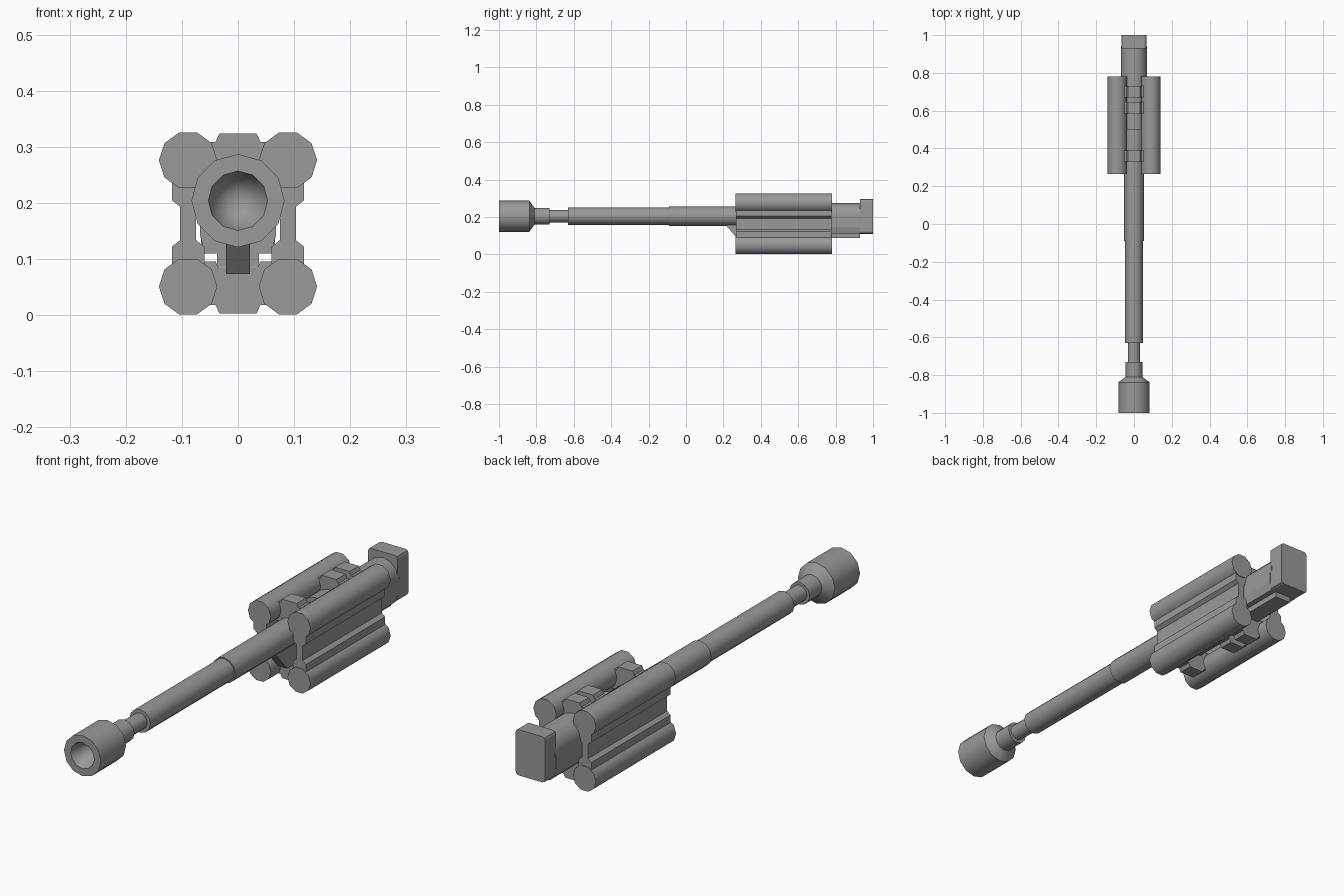
import bpy, bmesh, math

if "Cube" in bpy.data.objects:
    bpy.data.objects.remove(bpy.data.objects["Cube"], do_unlink=True)

steel = bpy.data.materials.new("steel_grey")
steel.use_nodes = True
GREY = (0.32, 0.32, 0.32, 1)
steel.diffuse_color = GREY
steel.node_tree.nodes["Principled BSDF"].inputs["Base Color"].default_value = GREY

AXIS_Z = 0.204   # barrel axis height


def finish(bm, name, smooth=None):
    bmesh.ops.recalc_face_normals(bm, faces=bm.faces)
    mesh = bpy.data.meshes.new(name)
    bm.to_mesh(mesh)
    bm.free()
    mesh.materials.append(steel)
    ob = bpy.data.objects.new(name, mesh)
    bpy.context.collection.objects.link(ob)
    if smooth:
        bpy.ops.object.select_all(action='DESELECT')
        ob.select_set(True)
        bpy.context.view_layer.objects.active = ob
        bpy.ops.object.shade_smooth_by_angle(angle=math.radians(smooth))
    return ob


def lathe(name, profile, x=0, z=AXIS_Z, sides=12):
    """Turn (radius, y) points about an axis along y; zero radius closes an end."""
    bm = bmesh.new()
    rings = []
    for r, y in profile:
        n = sides if r > 0 else 1
        rings.append([bm.verts.new((x + r * math.cos(2 * math.pi * i / sides), y,
                                    z + r * math.sin(2 * math.pi * i / sides)))
                      for i in range(n)])
    for a, b in zip(rings, rings[1:]):
        for i in range(sides):
            j = (i + 1) % sides
            quad = [a[i % len(a)], a[j % len(a)], b[j % len(b)], b[i % len(b)]]
            bm.faces.new(list(dict.fromkeys(quad)))
    return finish(bm, name, 40)


def extrude(name, outline, y0, y1):
    """Extrude an (x, z) outline from y0 to y1."""
    bm = bmesh.new()
    face = bm.faces.new([bm.verts.new((x, y0, z)) for x, z in outline])
    ext = bmesh.ops.extrude_face_region(bm, geom=[face])
    verts = [v for v in ext["geom"] if isinstance(v, bmesh.types.BMVert)]
    bmesh.ops.translate(bm, verts=verts, vec=(0, y1 - y0, 0))
    return finish(bm, name)


def box(name, hx, y0, y1, z0, z1):
    return extrude(name, [(-hx, z0), (hx, z0), (hx, z1), (-hx, z1)], y0, y1)


# Barrel with stepped sleeves, flared muzzle and hollow conical bore
lathe("barrel", [(0, -0.85), (0.053, -1), (0.083, -1), (0.083, -0.838),
                 (0.045, -0.81), (0.045, -0.73), (0.033, -0.73), (0.033, -0.63),
                 (0.047, -0.63), (0.047, -0.09), (0.052, -0.09),
                 (0.052, 0.60), (0, 0.60)])

# Breech cylinder behind the barrel
lathe("breech", [(0, 0.50), (0.070, 0.50), (0.070, 0.94), (0, 0.94)])

# Four recoil cylinders and the two side webs joining them
for side, sx in (("left", 1), ("right", -1)):
    for level, z in (("upper", 0.276), ("lower", 0.051)):
        lathe(f"{level}_{side}_recoil_cylinder",
              [(0, 0.265), (0.052, 0.265), (0.052, 0.78), (0, 0.78)],
              x=sx * 0.089, z=z, sides=10)
    half = [(0.029, 0.085), (0.029, 0.122), (0.014, 0.134),
            (0.014, 0.193), (0.029, 0.205), (0.029, 0.24)]
    web = half + [(-x, z) for x, z in reversed(half)]
    extrude(f"{side}_web", [(sx * 0.089 + x, z) for x, z in web], 0.268, 0.777)

# Cross clamps above and below, three of each
half = [(0.033, 0.003), (0.040, 0.018), (0.062, 0.018),
        (0.062, 0.096), (0.040, 0.096), (0.035, 0.085)]
clamp = half + [(-x, z) for x, z in reversed(half)]
for i, (y0, y1) in enumerate([(0.33, 0.39), (0.585, 0.645), (0.67, 0.73)], 1):
    extrude(f"lower_clamp_{i}", clamp, y0, y1)
    extrude(f"upper_clamp_{i}", [(x, 0.327 - z) for x, z in clamp], y0, y1)

# Stepped cradle under the breech
extrude("cradle", [(-0.037, 0.087), (0.037, 0.087), (0.037, 0.11), (0.060, 0.11),
                   (0.068, 0.145), (0.068, 0.20), (-0.068, 0.20), (-0.068, 0.145),
                   (-0.060, 0.11), (-0.037, 0.11)], 0.50, 0.93)

# Narrow keel with a sloping nose under the barrel
keel = box("keel", 0.021, 0.21, 0.60, 0.073, 0.16)
for v in keel.data.vertices:
    if v.co.y < 0.3 and v.co.z < 0.1:
        v.co.y = 0.285

# Breech block at the rear with chamfered long edges
block = box("breech_block", 0.066, 0.93, 1.0, 0.11, 0.296)
bevel = block.modifiers.new("chamfer", 'BEVEL')
bevel.width = 0.012
bevel.segments = 2
bevel.limit_method = 'WEIGHT'
weights = block.data.attributes.new("bevel_weight_edge", 'FLOAT', 'EDGE')
for e in block.data.edges:
    a, b = (block.data.vertices[i].co for i in e.vertices)
    weights.data[e.index].value = 1.0 if abs(a.y - b.y) > 0.01 else 0.0
